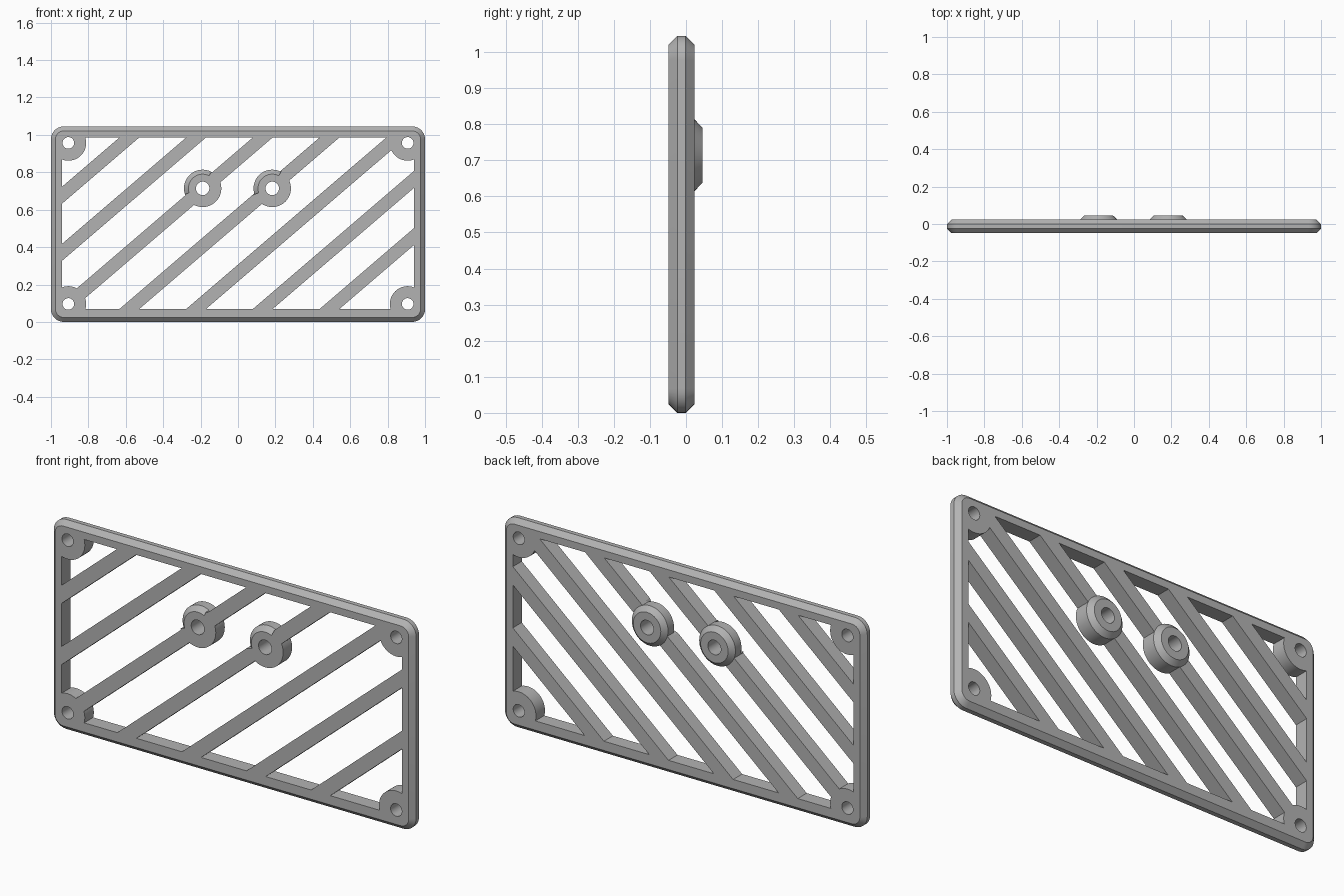
import bpy, bmesh
from math import sin, cos, atan2, radians, pi, hypot

if "Cube" in bpy.data.objects:
    bpy.data.objects.remove(bpy.data.objects["Cube"])

grey = bpy.data.materials.new("light_grey")
grey.use_nodes = True
grey.diffuse_color = (0.45, 0.45, 0.45, 1)
grey.node_tree.nodes["Principled BSDF"].inputs["Base Color"].default_value = (0.45, 0.45, 0.45, 1)

HEIGHT, FRONT, BACK, CHAMFER = 1.045, -0.048, 0.023, 0.024
INNER_X, INNER_LOW, INNER_HIGH = 0.94, 0.07, 0.985
SLOPE = atan2(0.915, 1.068)
BAR_HALF = 0.0345
BOSS_R, BOSS_HOLE, CORNER_R, CORNER_HOLE = 0.1, 0.036, 0.095, 0.031
BOSSES = [(-0.189, 0.714), (0.183, 0.714)]
CORNERS = [(x, z) for x in (-0.907, 0.907) for z in (0.096, 0.957)]


def finish(name, bm):
    bmesh.ops.recalc_face_normals(bm, faces=bm.faces)
    mesh = bpy.data.meshes.new(name)
    bm.to_mesh(mesh)
    bm.free()
    mesh.materials.append(grey)
    obj = bpy.data.objects.new(name, mesh)
    bpy.context.collection.objects.link(obj)
    return obj


def skin(name, rings, closed=False):
    """Join matching rings of 3D points; cap the ends unless closed."""
    bm = bmesh.new()
    loops = [[bm.verts.new(p) for p in ring] for ring in rings]
    n = len(loops[0])
    pairs = list(zip(loops, loops[1:])) + ([(loops[-1], loops[0])] if closed else [])
    for a, b in pairs:
        for i in range(n):
            j = (i + 1) % n
            bm.faces.new((a[i], a[j], b[j], b[i]))
    if not closed:
        bm.faces.new(loops[0])
        bm.faces.new(loops[-1])
    return finish(name, bm)


def prism(name, outline, depth):
    return skin(name, [[(x, y, z) for x, z in outline] for y in (-depth, depth)])


def cylinder(name, centre, r, depth, n=48):
    cx, cz = centre
    return prism(name, [(cx + r * cos(2 * pi * i / n), cz + r * sin(2 * pi * i / n))
                        for i in range(n)], depth)


def lathe(name, profile, centre, start=0.0, sweep=2 * pi, n=48):
    """Turn a closed (radius, y) profile about an axis along y."""
    cx, cz = centre
    full = sweep > 6.28
    angles = [start + sweep * i / n for i in range(n if full else n + 1)]
    return skin(name, [[(cx + r * cos(a), y, cz + r * sin(a)) for r, y in profile]
                       for a in angles], closed=full)


def cut(target, cutter):
    mod = target.modifiers.new("cut", "BOOLEAN")
    mod.operation, mod.solver, mod.object = "DIFFERENCE", "EXACT", cutter
    bpy.context.view_layer.objects.active = target
    bpy.ops.object.modifier_apply(modifier=mod.name)
    bpy.data.objects.remove(cutter)


def rounded(inset, radius=0.068, steps=8):
    pts = []
    for k, (sx, sz) in enumerate([(1, 1), (-1, 1), (-1, -1), (1, -1)]):
        cx = sx * (1 - radius)
        cz = HEIGHT / 2 + sz * (HEIGHT / 2 - radius)
        for i in range(steps + 1):
            a = pi / 2 * (k + i / steps)
            pts.append((cx + (radius - inset) * cos(a), cz + (radius - inset) * sin(a)))
    return pts


# Plate with rounded corners and chamfered rims
layers = [(CHAMFER, FRONT), (0, FRONT + CHAMFER), (0, BACK - CHAMFER), (CHAMFER, BACK)]
plate = skin("vent_plate", [[(x, y, z) for x, z in rounded(inset)] for inset, y in layers])

# Slot cutter: the inner window, less the bars and the round pads
slots = prism("slot_cutter", [(-INNER_X, INNER_LOW), (INNER_X, INNER_LOW),
                              (INNER_X, INNER_HIGH), (-INNER_X, INNER_HIGH)], 0.1)
for k in range(7):
    x0 = -1.65 + 0.3567 * k
    ux, uz = cos(SLOPE), sin(SLOPE)
    bar = [(x0 + t * ux - s * BAR_HALF * uz, INNER_LOW + t * uz + s * BAR_HALF * ux)
           for t, s in ((-1, -1), (3, -1), (3, 1), (-1, 1))]
    cut(slots, prism("bar_mask", bar, 0.2))
for centre in BOSSES:
    cut(slots, cylinder("boss_mask", centre, BOSS_R, 0.2))
for centre in CORNERS:
    cut(slots, cylinder("corner_mask", centre, CORNER_R, 0.2))
cut(plate, slots)

# Screw holes
for centre in CORNERS:
    cut(plate, cylinder("hole_cutter", centre, CORNER_HOLE, 0.2))
for centre in BOSSES:
    cut(plate, cylinder("hole_cutter", centre, BOSS_HOLE, 0.2))

# Chamfer on the upper half of each boss front, above its bar
e = 0.01
wedge = [(BOSS_R - CHAMFER - e, FRONT - e), (BOSS_R + e, FRONT + CHAMFER + e),
         (BOSS_R + e, FRONT - e)]
for centre in BOSSES:
    cut(plate, lathe("chamfer_cutter", wedge, centre,
                     SLOPE + radians(22), radians(136), 24))

# Tapered collars on the back of the bosses
collar = [(BOSS_HOLE, BACK), (BOSS_R, BACK), (BOSS_R - 0.024, 0.046), (BOSS_HOLE, 0.046)]
parts = [plate]
for side, centre in zip(("right", "left"), BOSSES):
    parts.append(lathe(side + "_boss_collar", collar, centre))

# Smooth round walls, sharp edges elsewhere
bpy.ops.object.select_all(action="DESELECT")
for obj in parts:
    obj.select_set(True)
bpy.context.view_layer.objects.active = plate
bpy.ops.object.shade_smooth_by_angle(angle=radians(30))
